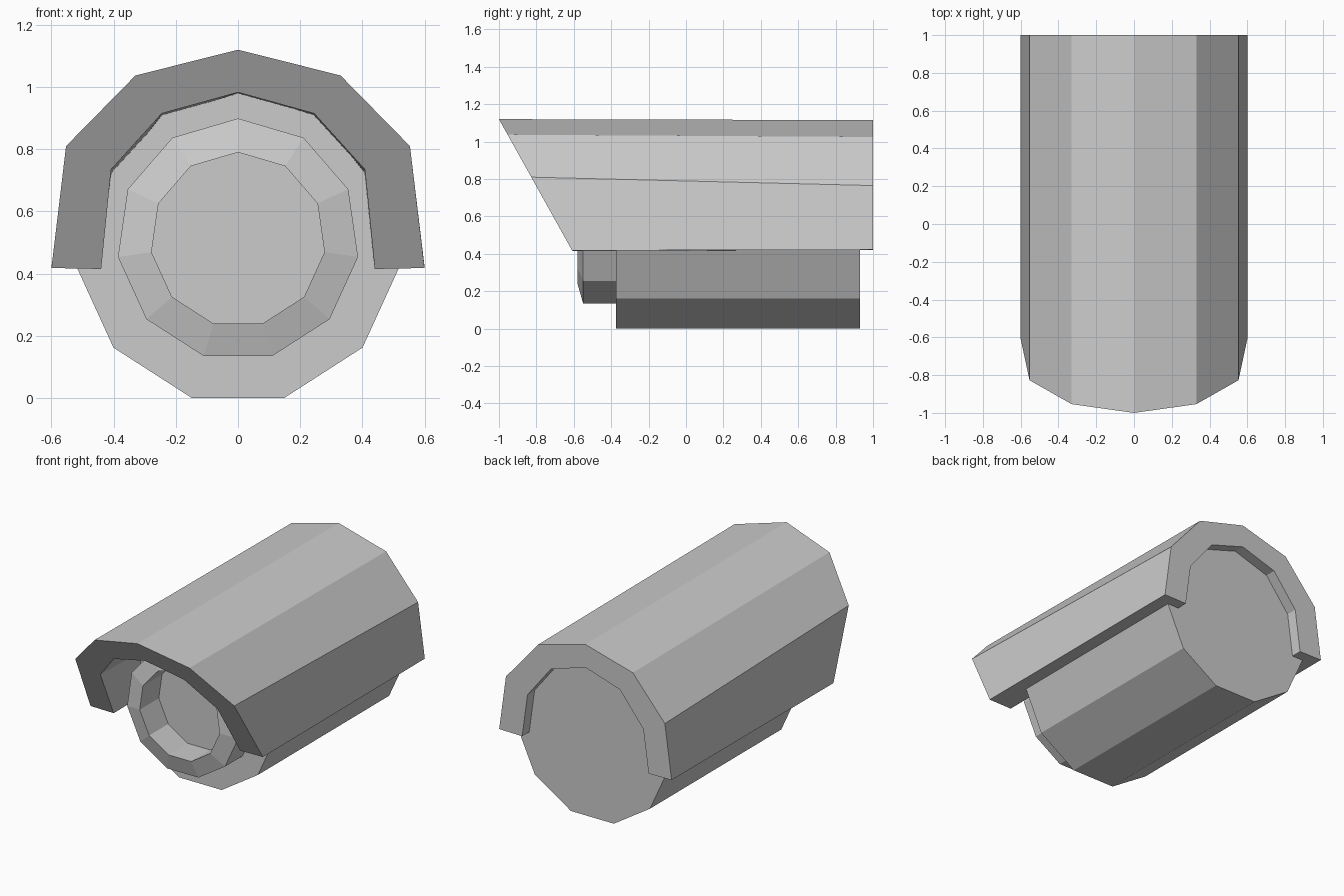
import bpy, bmesh, math

cube = bpy.data.objects.get("Cube")
if cube:
    bpy.data.objects.remove(cube, do_unlink=True)

SIDES = 11
AXIS_Z = 0.509

grey = bpy.data.materials.new("plain grey")
grey.use_nodes = True
colour = (0.6, 0.6, 0.6, 1)
grey.diffuse_color = colour
grey.node_tree.nodes["Principled BSDF"].inputs["Base Color"].default_value = colour


def finish(name, bm):
    bmesh.ops.recalc_face_normals(bm, faces=bm.faces)
    mesh = bpy.data.meshes.new(name)
    bm.to_mesh(mesh)
    bm.free()
    mesh.materials.append(grey)
    obj = bpy.data.objects.new(name, mesh)
    bpy.context.collection.objects.link(obj)
    return obj


def bridge(bm, a, b):
    n = len(a)
    for i in range(n):
        j = (i + 1) % n
        bm.faces.new((a[i], a[j], b[j], b[i]))


def lathe(name, profile):
    """Turn (radius, y) points about the long axis, capping both ends."""
    bm = bmesh.new()
    rings = []
    for radius, y in profile:
        ring = []
        for i in range(SIDES):
            t = math.tau * i / SIDES
            ring.append(bm.verts.new((radius * math.sin(t), y, AXIS_Z + radius * math.cos(t))))
        rings.append(ring)
    for a, b in zip(rings, rings[1:]):
        bridge(bm, a, b)
    bm.faces.new(rings[0])
    bm.faces.new(rings[-1])
    return finish(name, bm)


def arch(outer, inner):
    """Closed arch outline from half outlines that run from the crown down."""
    def full(half):
        return [(-x, z) for x, z in reversed(half[1:])] + half
    return full(outer) + full(inner)[::-1]


# Main housing
lathe("housing", [(0.53, -0.375), (0.53, 0.93)])

# Lens barrel with bevelled rim and recessed glass
lathe("lens_barrel", [(0.39, -0.36), (0.39, -0.55), (0.281, -0.58), (0.281, -0.39)])

# Sun shield, slanted at the front and slightly tapered toward the back
front = arch([(0, 1.12), (0.33, 1.037), (0.553, 0.81), (0.6, 0.418)],
             [(0, 0.983), (0.245, 0.915), (0.408, 0.735), (0.44, 0.415)])
back = arch([(0, 1.115), (0.33, 1.025), (0.553, 0.765), (0.6, 0.422)],
            [(0, 0.97), (0.24, 0.895), (0.403, 0.69), (0.44, 0.42)])
bm = bmesh.new()
front_ring = [bm.verts.new((x, -1 + (1.12 - z) * 0.557, z)) for x, z in front]
back_ring = [bm.verts.new((x, 1, z)) for x, z in back]
bridge(bm, front_ring, back_ring)
# End caps as quads between outer and inner outlines
n = len(front)
for ring in (front_ring, back_ring):
    for i in range(n // 2 - 1):
        bm.faces.new((ring[i], ring[i + 1], ring[n - 2 - i], ring[n - 1 - i]))
finish("sun_shield", bm)
